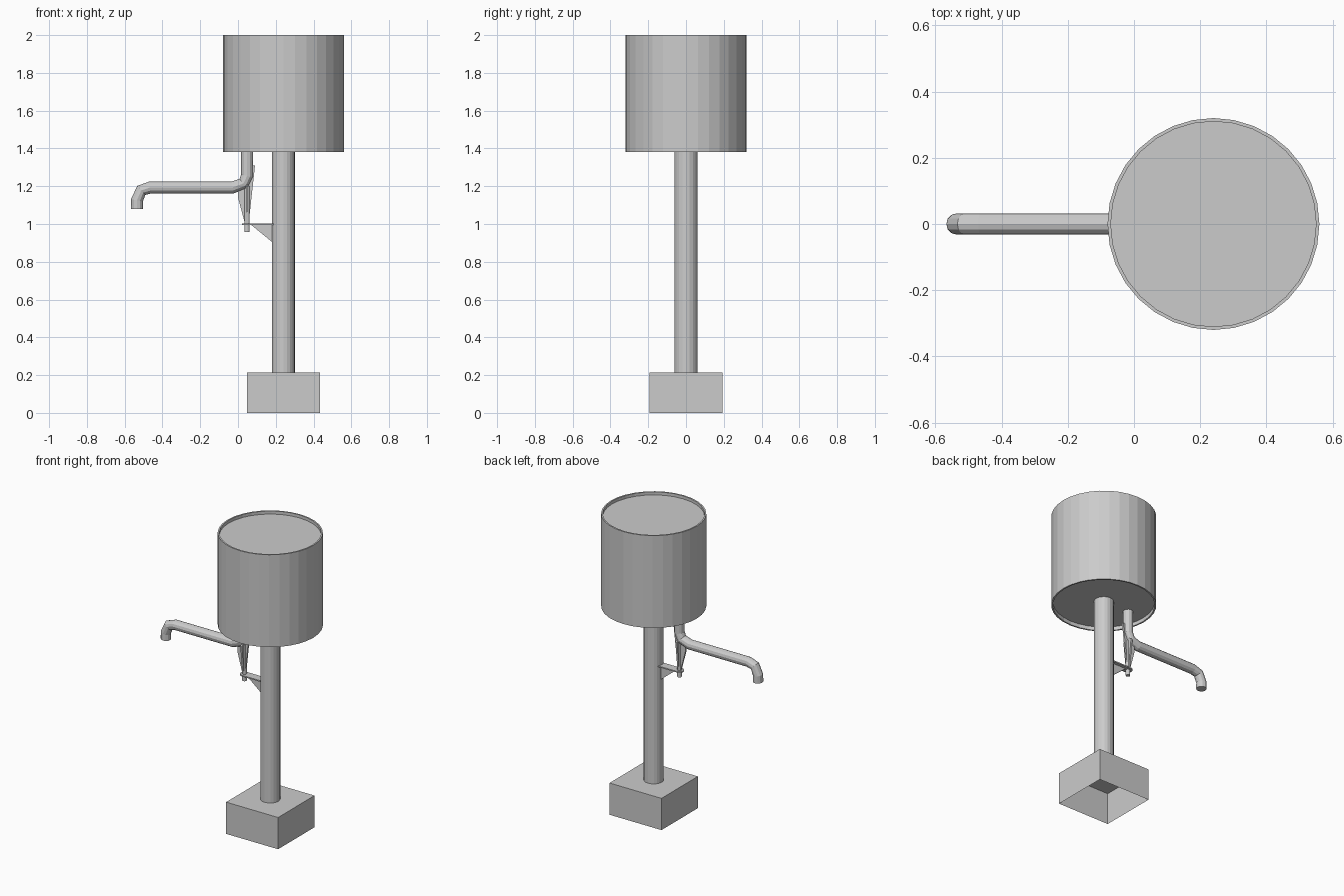
import bpy, bmesh, math
from mathutils import Vector

if "Cube" in bpy.data.objects:
    bpy.data.objects.remove(bpy.data.objects["Cube"])

CX = 0.24      # axis of the tank and column
PX = 0.048     # axis of the swivelling spout


def add_mesh(name, bm):
    bmesh.ops.recalc_face_normals(bm, faces=bm.faces)
    me = bpy.data.meshes.new(name)
    bm.to_mesh(me)
    bm.free()
    ob = bpy.data.objects.new(name, me)
    bpy.context.collection.objects.link(ob)
    return ob


def lathe(name, profile, x, sides):
    """Spin an (r, z) profile around a vertical axis at x."""
    bm = bmesh.new()
    vs = [bm.verts.new((x + r, 0, z)) for r, z in profile]
    es = [bm.edges.new(p) for p in zip(vs, vs[1:])]
    bmesh.ops.spin(bm, geom=vs + es, cent=(x, 0, 0), axis=(0, 0, 1),
                   angle=math.tau, steps=sides, use_duplicate=False)
    bmesh.ops.remove_doubles(bm, verts=bm.verts, dist=1e-5)
    return add_mesh(name, bm)


def plate(name, pts, offset, thick):
    """Extrude a polygon, centred, along the offset direction."""
    bm = bmesh.new()
    d = Vector(offset) * thick
    f = bm.faces.new([bm.verts.new(Vector(p) - d / 2) for p in pts])
    ext = bmesh.ops.extrude_face_region(bm, geom=[f], use_keep_orig=True)
    bmesh.ops.translate(bm, vec=d, verts=[v for v in ext["geom"]
                                         if isinstance(v, bmesh.types.BMVert)])
    return add_mesh(name, bm)


# Base block, open underneath
bm = bmesh.new()
bmesh.ops.create_cube(bm, size=1)
bmesh.ops.scale(bm, vec=(0.386, 0.386, 0.213), verts=bm.verts)
bmesh.ops.translate(bm, vec=(CX, 0, 0.1065), verts=bm.verts)
bottom = min(bm.faces, key=lambda f: f.calc_center_median().z)
bmesh.ops.delete(bm, geom=[bottom], context='FACES_ONLY')
add_mesh("base", bm)

# Column and tank with a thin rim at both ends
lathe("column", [(0.061, 0.213), (0.061, 1.405)], CX, 20)
lathe("tank", [(0, 1.405), (0.31, 1.405), (0.31, 1.38), (0.32, 1.38), (0.32, 2),
               (0.31, 2), (0.31, 1.98), (0, 1.98)], CX, 32)

# Bent spout pipe
cu = bpy.data.curves.new("spout_pipe", 'CURVE')
cu.dimensions = '3D'
cu.bevel_depth = 0.032
cu.bevel_resolution = 4
cu.use_fill_caps = True
path = [(PX, 1.405), (PX, 1.255), (0.03, 1.215), (-0.03, 1.193),
        (-0.465, 1.193), (-0.512, 1.178), (-0.535, 1.125), (-0.535, 1.08)]
sp = cu.splines.new('POLY')
sp.points.add(len(path) - 1)
for p, (x, z) in zip(sp.points, path):
    p.co = (x, 0, z, 1)
sp.use_smooth = False
bpy.context.collection.objects.link(bpy.data.objects.new("spout_pipe", cu))

# Swivel pin and tapered fins cradling the bend
lathe("swivel_pin", [(0, 0.957), (0.014, 0.957), (0.014, 1.2), (0, 1.2)], PX, 12)
Y = (0, 1, 0)
plate("cradle_fin_left", [(0.04, 0, 0.99), (0.0, 0, 1.14), (0.0, 0, 1.19),
                          (0.04, 0, 1.2)], Y, 0.012)
plate("cradle_fin_right", [(0.055, 0, 0.99), (0.09, 0, 1.31), (0.07, 0, 1.31),
                           (0.05, 0, 1.2)], Y, 0.012)
for s, n in ((-1, "front"), (1, "back")):
    plate("cradle_fin_" + n, [(PX, 0, 0.99), (PX, s * 0.012, 0.99),
                              (PX, s * 0.036, 1.2), (PX, 0, 1.22)], (1, 0, 0), 0.012)

# Bracket shelf, rounded around the pin, with a gusset below
arc = [(PX + 0.028 * math.cos(a), 0.028 * math.sin(a), 0.998)
       for a in (math.pi / 2 + math.pi * i / 8 for i in range(9))]
plate("bracket_shelf", arc + [(0.19, -0.028, 0.998), (0.19, 0.028, 0.998)],
      (0, 0, 1), 0.008)
plate("bracket_gusset", [(0.07, 0, 0.995), (0.19, 0, 0.995), (0.19, 0, 0.897)], Y, 0.012)
